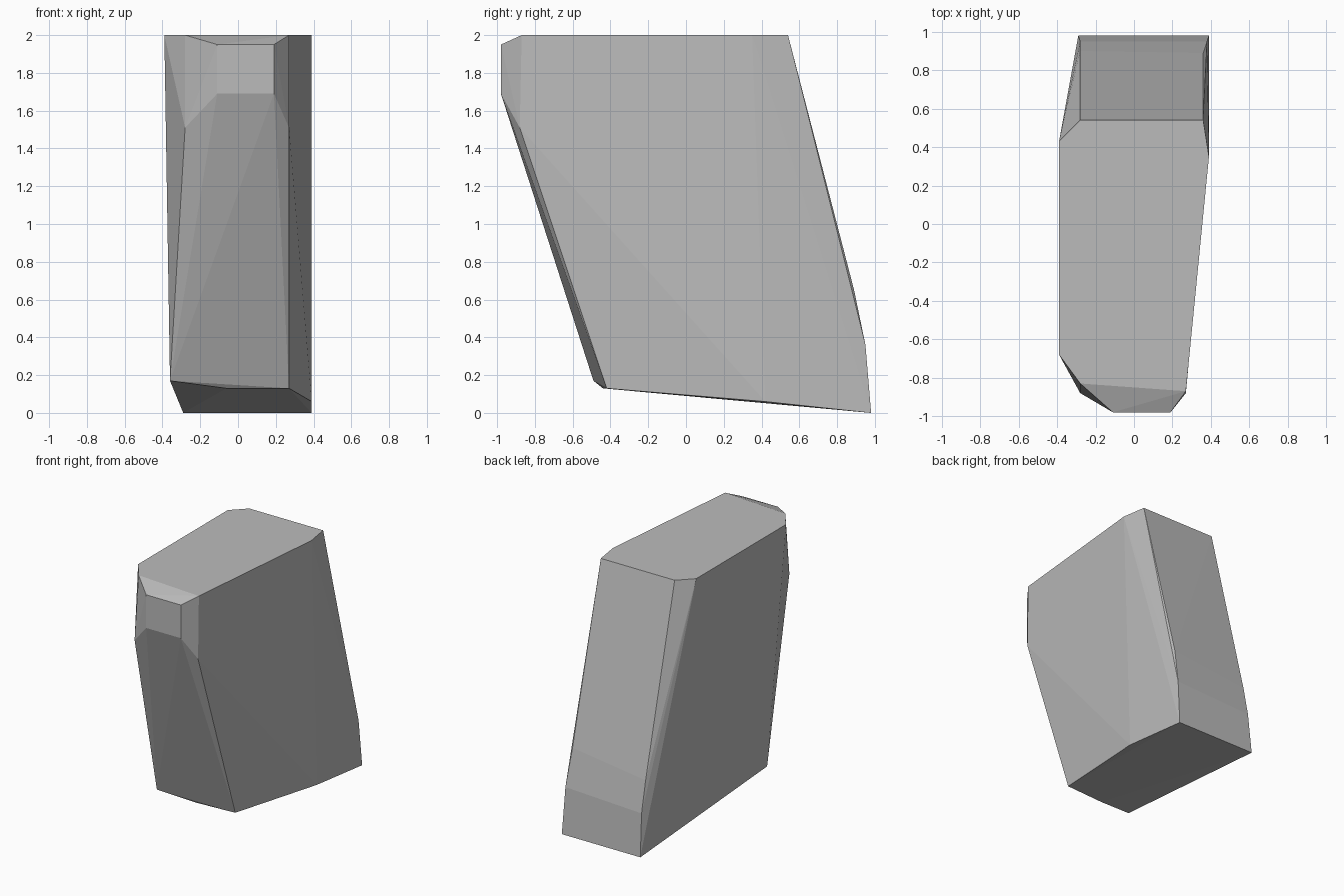
import bpy, bmesh

cube = bpy.data.objects.get("Cube")
if cube:
    bpy.data.objects.remove(cube, do_unlink=True)

# Plain grey stone
stone = bpy.data.materials.new("grey stone")
stone.use_nodes = True
grey = (0.5, 0.5, 0.5, 1)
stone.diffuse_color = grey
stone.node_tree.nodes["Principled BSDF"].inputs["Base Color"].default_value = grey

# Corner points of the leaning block, grouped by region
top_rim = [(-0.39, 0.43, 2), (-0.28, 0.54, 2), (0.36, 0.54, 2), (0.39, 0.35, 2),
           (0.27, -0.87, 2), (-0.28, -0.83, 2), (-0.39, -0.68, 2)]
nose = [(x, -0.98, z) for x in (-0.11, 0.19) for z in (1.69, 1.95)]
brow = [(x, -0.88, 1.51) for x in (-0.28, 0.27)]
front_foot = [(-0.36, -0.49, 0.17), (-0.06, -0.44, 0.13), (0.27, -0.42, 0.13)]
back_edges = [(0.36, 0.89, 0.65), (0.38, 0.95, 0.36),
              (-0.28, 0.90, 0.57), (-0.28, 0.95, 0.33)]
base = [(-0.29, 0.98, 0), (0.39, 0.98, 0), (0.39, 0.42, 0.06)]

# Wrap the corners in a faceted skin
bm = bmesh.new()
for p in top_rim + nose + brow + front_foot + back_edges + base:
    bm.verts.new(p)
hull = bmesh.ops.convex_hull(bm, input=bm.verts)
loose = {v for v in hull["geom_interior"] + hull["geom_unused"]
         if isinstance(v, bmesh.types.BMVert)}
bmesh.ops.delete(bm, geom=list(loose), context="VERTS")
bmesh.ops.dissolve_limit(bm, angle_limit=0.01, verts=bm.verts, edges=bm.edges)
bmesh.ops.recalc_face_normals(bm, faces=bm.faces)

mesh = bpy.data.meshes.new("rock")
bm.to_mesh(mesh)
bm.free()
mesh.materials.append(stone)
rock = bpy.data.objects.new("rock", mesh)
bpy.context.collection.objects.link(rock)
